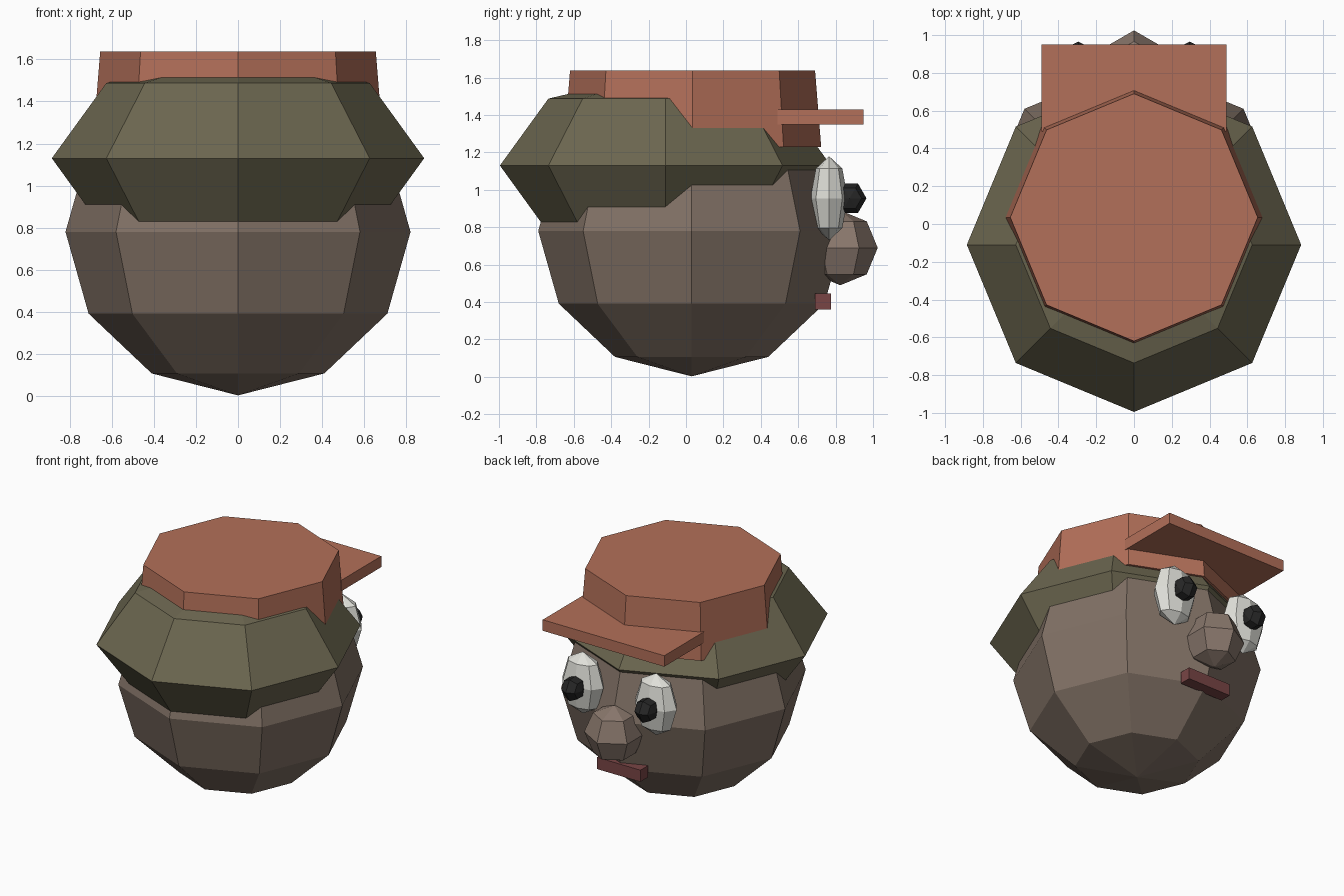
import bpy
from math import pi

if "Cube" in bpy.data.objects:
    bpy.data.objects.remove(bpy.data.objects["Cube"])


def colour(name, rgb):
    m = bpy.data.materials.new(name)
    m.diffuse_color = (*rgb, 1)
    m.use_nodes = True
    m.node_tree.nodes["Principled BSDF"].inputs["Base Color"].default_value = m.diffuse_color
    return m


SKIN = colour("skin", (0.22, 0.165, 0.13))
NOSE = colour("nose_skin", (0.25, 0.185, 0.15))
HAIR = colour("hair", (0.15, 0.135, 0.08))
CAP = colour("cap_red", (0.45, 0.16, 0.10))
WHITE = colour("eye_white", (0.75, 0.75, 0.70))
BLACK = colour("pupil_black", (0.02, 0.02, 0.02))
LIP = colour("lip_red", (0.19, 0.06, 0.06))


def finish(name, mat, size):
    ob = bpy.context.object
    ob.name = name
    ob.scale = size
    ob.data.materials.append(mat)
    return ob


def ball(name, loc, size, segs, rings, mat, rot=(0, 0, 0)):
    bpy.ops.mesh.primitive_uv_sphere_add(
        segments=segs, ring_count=rings, radius=1, location=loc, rotation=rot)
    return finish(name, mat, size)


def box(name, lo, hi, mat):
    bpy.ops.mesh.primitive_cube_add(
        size=1, location=[(a + b) / 2 for a, b in zip(lo, hi)])
    return finish(name, mat, [b - a for a, b in zip(lo, hi)])


# head and hair: overlapping faceted balls
ball("head", (0, 0.03, 0.78), (0.82, 0.82, 0.777), 8, 6, SKIN)
ball("hair", (0, -0.11, 1.13), (0.885, 0.885, 0.506), 8, 4, HAIR)

# cap crown and brim
bpy.ops.mesh.primitive_cone_add(vertices=8, radius1=0.688, radius2=0.655,
                                depth=0.41, location=(0, 0.035, 1.433))
finish("cap_crown", CAP, (1, 1, 1))
box("cap_brim", (-0.49, 0.49, 1.35), (0.49, 0.95, 1.43), CAP)

# eyes with pupils
for side, s in (("left", -1), ("right", 1)):
    ball(side + "_eye", (s * 0.295, 0.765, 0.955), (0.165, 0.1, 0.225), 8, 4, WHITE)
    # pupil poles point sideways
    ball(side + "_pupil", (s * 0.295, 0.875, 0.955), (0.09, 0.09, 0.075), 6, 4,
         BLACK, (0, pi / 2, 0))

# nose and mouth
ball("nose", (0, 0.825, 0.69), (0.2, 0.2, 0.2), 6, 4, NOSE)
box("mouth", (-0.175, 0.69, 0.36), (0.175, 0.775, 0.445), LIP)
